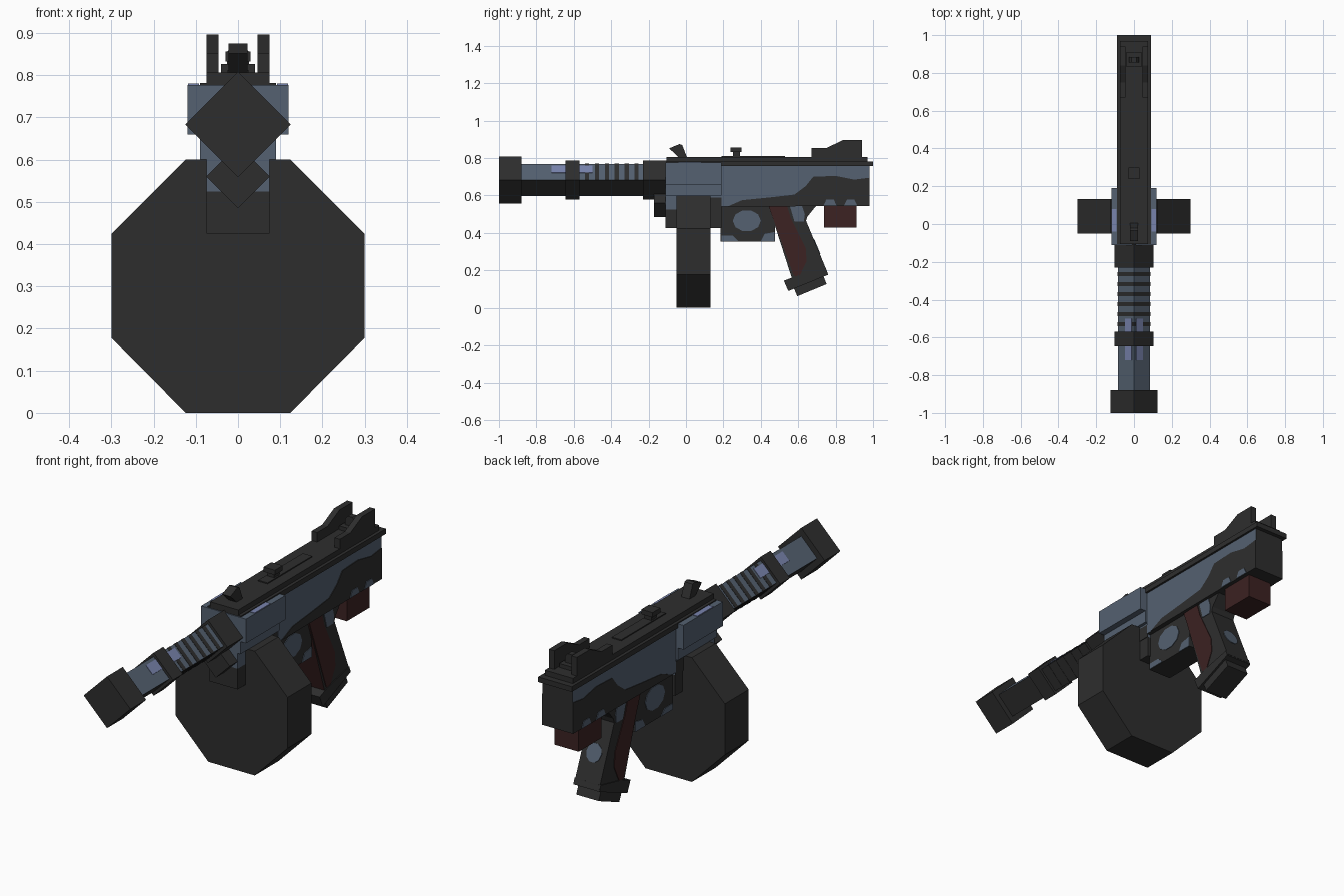
import bpy, bmesh, math
from mathutils import Vector

cube = bpy.data.objects.get("Cube")
if cube:
    bpy.data.objects.remove(cube, do_unlink=True)


def material(name, rgb):
    m = bpy.data.materials.new(name)
    m.use_nodes = True
    m.diffuse_color = (*rgb, 1)
    m.node_tree.nodes["Principled BSDF"].inputs["Base Color"].default_value = (*rgb, 1)
    return m


DARK = material("dark metal", (0.027, 0.027, 0.027))
BLUE = material("slate blue", (0.09, 0.12, 0.165))
PALE = material("pale blue", (0.19, 0.23, 0.42))
MAROON = material("maroon", (0.045, 0.016, 0.016))


def prism(name, pts, a, b, mats, axis="x", rule=None):
    """Extrude a profile from a to b: (y, z) points along x, or (x, z) points along y."""
    bm = bmesh.new()

    def place(p, t):
        return (t, p[0], p[1]) if axis == "x" else (p[0], t, p[1])

    near = [bm.verts.new(place(p, a)) for p in pts]
    far = [bm.verts.new(place(p, b)) for p in pts]
    bm.faces.new(near)
    bm.faces.new(far)
    for i in range(len(pts)):
        j = (i + 1) % len(pts)
        bm.faces.new((near[i], near[j], far[j], far[i]))
    bmesh.ops.recalc_face_normals(bm, faces=bm.faces)
    if rule:
        for f in bm.faces:
            f.material_index = rule(f)
    me = bpy.data.meshes.new(name)
    bm.to_mesh(me)
    bm.free()
    for m in mats if isinstance(mats, list) else [mats]:
        me.materials.append(m)
    ob = bpy.data.objects.new(name, me)
    bpy.context.collection.objects.link(ob)
    return ob


def box(name, half, y0, y1, z0, z1, mat):
    return prism(name, [(y0, z0), (y1, z0), (y1, z1), (y0, z1)], -half, half, mat)


def diamond(name, r, y0, y1, z, mat, rule=None):
    return prism(name, [(0, z + r), (r, z), (0, z - r), (-r, z)], y0, y1, mat, "y", rule)


def patches(name, pts, x, mat):
    """Thin painted plates on both flanks."""
    for side, s in (("left", 1), ("right", -1)):
        prism(f"{side}_{name}", pts, s * (x - 0.002), s * (x + 0.003), mat)


def oval(y, z, ry, rz, n=10):
    return [(y + ry * math.cos(math.tau * i / n), z + rz * math.sin(math.tau * i / n))
            for i in range(n)]


# Diamond-section barrel, muzzle and collars
BZ = 0.683
diamond("barrel", 0.085, -0.9, -0.1, BZ, [DARK, BLUE], lambda f: int(f.normal.z > 0.1))
diamond("muzzle", 0.125, -1, -0.88, BZ, DARK)
diamond("barrel_ring", 0.104, -0.645, -0.57, BZ, DARK)
diamond("barrel_collar", 0.104, -0.23, -0.1, BZ, DARK)
diamond("lower_lug", 0.075, -0.17, -0.1, 0.56, DARK)
for i in range(6):
    y = -0.54 + i * 0.053
    diamond(f"barrel_rib_{i}", 0.087, y, y + 0.022, BZ, DARK)

# Pale patches on the upper barrel faces
for side, s in (("left", 1), ("right", -1)):
    for k, (y0, y1) in enumerate(((-0.72, -0.645), (-0.57, -0.5))):
        prof = [(s * 0.01, BZ + 0.073), (s * 0.012, BZ + 0.076),
                (s * 0.048, BZ + 0.04), (s * 0.046, BZ + 0.037)]
        prism(f"{side}_barrel_patch_{k}", prof, y0, y1, PALE, "y")

# Front housing and magazine well
box("front_housing", 0.12, -0.11, 0.19, 0.66, 0.777, BLUE)
box("well_neck", 0.09, -0.11, 0.19, 0.6, 0.66, BLUE)
box("well_upper", 0.075, -0.11, 0.19, 0.525, 0.6, BLUE)
box("well_lower", 0.075, -0.11, 0.19, 0.425, 0.525, DARK)
patches("well_rear_patch", [(0.13, 0.525), (0.19, 0.525), (0.19, 0.59), (0.13, 0.59)], 0.075, DARK)
for s in (-1, 1):
    prism("housing_top_patch", [(s * 0.092, 0.775), (s * 0.118, 0.775),
                                (s * 0.118, 0.78), (s * 0.092, 0.78)],
          -0.04, 0.08, PALE, "y")

# Octagonal drum magazine
drum = [(0.124, 0), (0.3, 0.178), (0.3, 0.424), (0.124, 0.6)]
prism("drum_magazine", drum + [(-x, z) for x, z in reversed(drum)], -0.05, 0.132, DARK, "y")

# Receiver with camouflage
prism("receiver", [(0.19, 0.54), (0.98, 0.545), (0.98, 0.765), (0.19, 0.765)],
      -0.08, 0.08, [BLUE, DARK], "x", lambda f: int(f.normal.y > 0.5 or f.normal.z < -0.5))
patches("receiver_camo", [(0.22, 0.54), (0.3, 0.575), (0.45, 0.59), (0.58, 0.605), (0.64, 0.65),
                          (0.68, 0.7), (0.8, 0.705), (0.9, 0.685), (0.98, 0.695), (0.98, 0.545)],
        0.08, DARK)
for y in (0.77, 0.88):
    patches("receiver_spot", [(y - 0.035, 0.546), (y + 0.035, 0.546), (y + 0.02, 0.578),
                              (y - 0.02, 0.578)], 0.083, BLUE)

# Top rail
box("rail_base", 0.09, -0.105, 1.0, 0.757, 0.782, DARK)
box("rail_top", 0.075, -0.105, 0.97, 0.78, 0.807, DARK)
box("bolt_track", 0.025, 0.19, 0.53, 0.805, 0.812, DARK)
box("bolt_stem", 0.018, 0.25, 0.29, 0.81, 0.835, DARK)
box("bolt_knob", 0.03, 0.238, 0.298, 0.833, 0.856, DARK)

# Sights
prism("front_sight", [(-0.04, 0.805), (0.005, 0.805), (-0.02, 0.87), (-0.035, 0.875),
                      (-0.09, 0.852)], -0.022, 0.022, DARK)
for side, s in (("left", 1), ("right", -1)):
    prism(f"{side}_sight_guard", [(0.67, 0.805), (0.94, 0.805), (0.94, 0.897), (0.84, 0.897),
                                  (0.75, 0.853), (0.67, 0.853)], s * 0.046, s * 0.075, DARK)
box("rear_sight_base", 0.04, 0.83, 0.91, 0.805, 0.826, DARK)
prism("rear_sight", [(-0.026, 0.82), (0.026, 0.82), (0.026, 0.855), (0.012, 0.871),
                     (-0.012, 0.871), (-0.026, 0.855)], 0.855, 0.885, DARK, "y")

# Trigger housing
box("trigger_housing", 0.06, 0.185, 0.475, 0.355, 0.545, DARK)
patches("trigger_spot", oval(0.325, 0.465, 0.075, 0.058), 0.06, BLUE)
patches("trigger_corner", [(0.4, 0.356), (0.474, 0.356), (0.474, 0.405), (0.42, 0.395)], 0.06, BLUE)
patches("trigger_edge", [(0.19, 0.356), (0.28, 0.356), (0.25, 0.385), (0.19, 0.385)], 0.06, BLUE)

# Raked grip with maroon front, base plates and rear tang
prism("grip", [(0.44, 0.55), (0.67, 0.55), (0.642, 0.465), (0.758, 0.185), (0.58, 0.115)],
      -0.066, 0.066, [DARK, MAROON], "x", lambda f: int(f.normal.y < -0.5))
patches("grip_panel", [(0.443, 0.54), (0.54, 0.545), (0.56, 0.48), (0.64, 0.32), (0.645, 0.25),
                       (0.6, 0.155), (0.575, 0.175)], 0.066, MAROON)
patches("grip_spot", [(0.555, 0.545), (0.62, 0.545), (0.635, 0.5), (0.63, 0.46), (0.58, 0.46)],
        0.066, BLUE)
prism("grip_base", [(0.523, 0.145), (0.547, 0.09), (0.76, 0.177), (0.75, 0.205), (0.59, 0.17)],
      -0.07, 0.07, DARK)
prism("grip_foot", [(0.57, 0.12), (0.595, 0.062), (0.752, 0.127), (0.73, 0.18)],
      -0.06, 0.06, DARK)
prism("grip_tang", [(0.635, 0.47), (0.7, 0.55), (0.7, 0.6), (0.65, 0.625), (0.6, 0.56)],
      -0.066, 0.066, DARK)
back = prism("grip_back_spot", oval(0, 0, 0.04, 0.045), -0.003, 0.003, BLUE, "y")
back.location = (0, 0.7, 0.325)
back.rotation_euler = (math.radians(22.5), 0, 0)

# Rear block under the receiver
box("rear_block", 0.065, 0.738, 0.912, 0.428, 0.55, MAROON)
